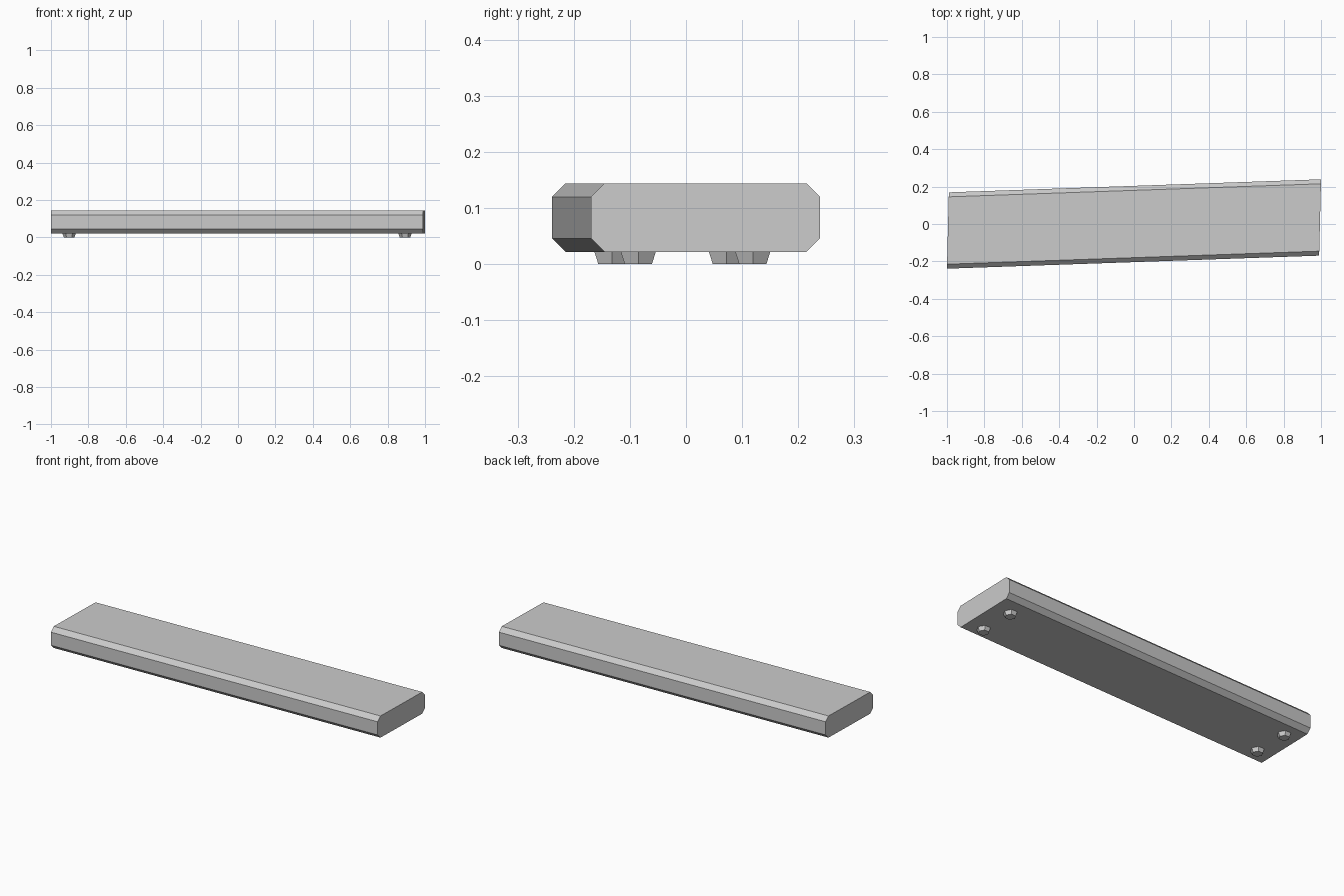
import bpy
import math

if "Cube" in bpy.data.objects:
    bpy.data.objects.remove(bpy.data.objects["Cube"], do_unlink=True)

LENGTH_HALF = 0.995
WIDTH_HALF = 0.204
BOTTOM, TOP = 0.022, 0.144
CHAMFER = 0.024

grey = bpy.data.materials.new("plain grey")
grey.use_nodes = True
colour = (0.6, 0.6, 0.6, 1)
grey.diffuse_color = colour
grey.node_tree.nodes["Principled BSDF"].inputs["Base Color"].default_value = colour


def loft(name, start, end):
    """Closed solid between two matching rings of points."""
    n = len(start)
    faces = [(i, (i + 1) % n, n + (i + 1) % n, n + i) for i in range(n)]
    faces += [tuple(reversed(range(n))), tuple(range(n, 2 * n))]
    mesh = bpy.data.meshes.new(name)
    mesh.from_pydata(start + end, [], faces)
    mesh.materials.append(grey)
    obj = bpy.data.objects.new(name, mesh)
    bpy.context.collection.objects.link(obj)
    return obj


# Slab: chamfered section swept along a slightly skewed length
w, c = WIDTH_HALF, CHAMFER
section = [(-w + c, BOTTOM), (w - c, BOTTOM), (w, BOTTOM + c), (w, TOP - c),
           (w - c, TOP), (-w + c, TOP), (-w, TOP - c), (-w, BOTTOM + c)]


def slab_end(x):
    return [(x + 0.025 * y, y + 0.035 * x, z) for y, z in section]


loft("slab", slab_end(-LENGTH_HALF), slab_end(LENGTH_HALF))


# Feet: tapered hexagonal pegs, one pair near each end
def hexagon(x, y, z, radius):
    angles = [math.tau * i / 6 for i in range(6)]
    return [(x + radius * math.cos(a), y + radius * math.sin(a), z) for a in angles]


for side, x, y_mid in (("right", -0.903, -0.03), ("left", 0.893, 0.017)):
    for place, offset in (("front", -0.102), ("back", 0.102)):
        y = y_mid + offset
        loft(f"{place}_{side}_foot", hexagon(x, y, 0, 0.028),
             hexagon(x, y, BOTTOM, 0.036))
